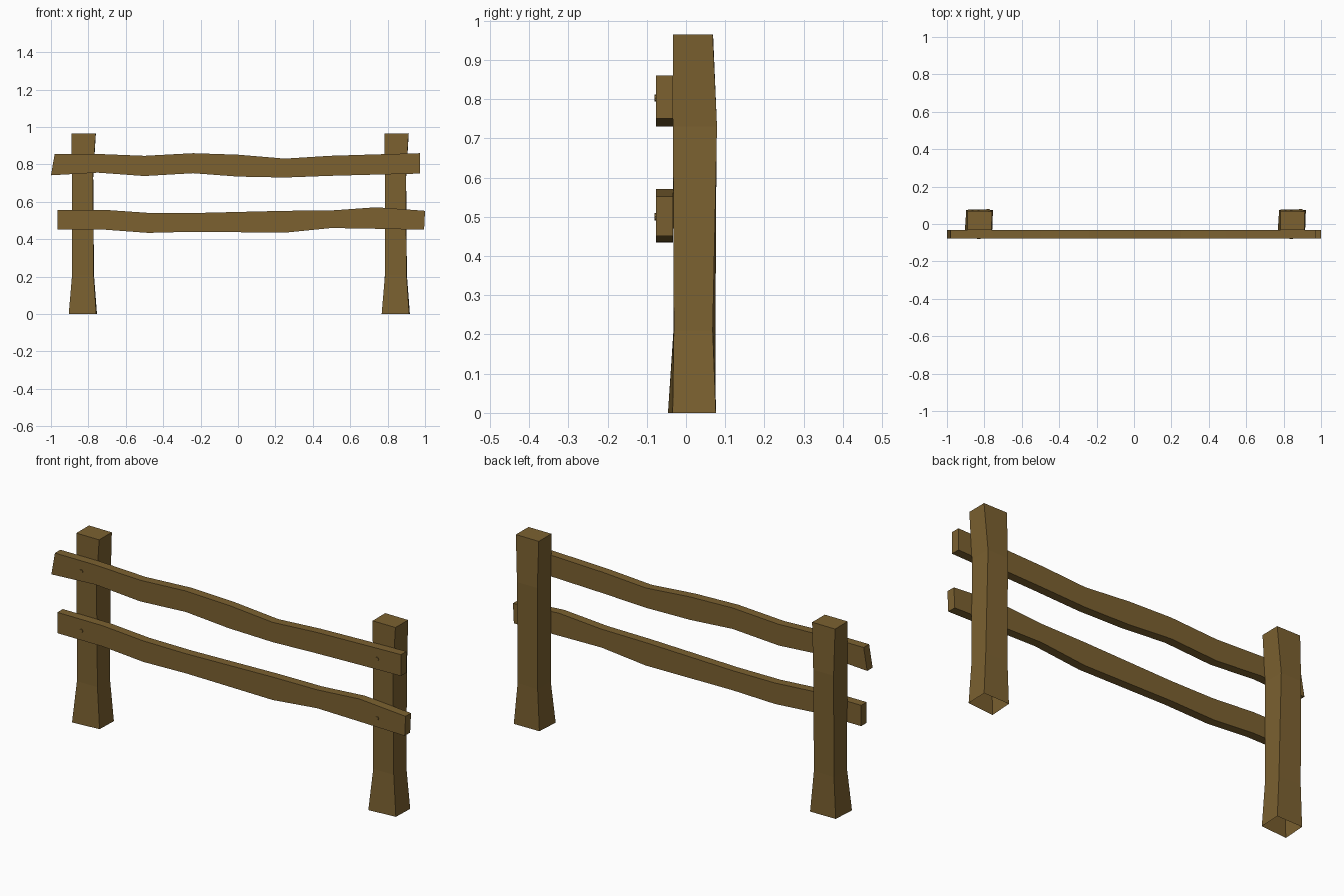
import bpy, bmesh, math
from mathutils import Matrix

if "Cube" in bpy.data.objects:
    bpy.data.objects.remove(bpy.data.objects["Cube"])

wood = bpy.data.materials.new("brown_wood")
wood.diffuse_color = (0.2, 0.12, 0.03, 1)
wood.use_nodes = True
wood.node_tree.nodes["Principled BSDF"].inputs["Base Color"].default_value = wood.diffuse_color


def finish(name, bm):
    bmesh.ops.recalc_face_normals(bm, faces=bm.faces)
    me = bpy.data.meshes.new(name)
    bm.to_mesh(me)
    bm.free()
    me.materials.append(wood)
    ob = bpy.data.objects.new(name, me)
    bpy.context.collection.objects.link(ob)
    return ob


def loft(name, rings, cap_start=True):
    """Skin a list of four-cornered rings."""
    bm = bmesh.new()
    loops = [[bm.verts.new(p) for p in r] for r in rings]
    for a, b in zip(loops, loops[1:]):
        for i in range(4):
            j = (i + 1) % 4
            bm.faces.new((a[i], a[j], b[j], b[i]))
    bm.faces.new(loops[-1])
    if cap_start:
        bm.faces.new(loops[0][::-1])
    return finish(name, bm)


# Posts: hewn sections (height, corners front-left, front-right, back-right, back-left)
POST = [
    (0.0, (-.075, -.046), (.072, -.034), (.076, .076), (-.067, .074)),
    (0.21, (-.057, -.032), (.058, -.031), (.060, .068), (-.058, .075)),
    (0.73, (-.058, -.033), (.054, -.033), (.056, .079), (-.058, .078)),
    (0.965, (-.060, -.033), (.069, -.033), (.070, .068), (-.060, .069)),
]
for side, cx in (("left", -0.83), ("right", 0.843)):
    loft(side + "_post", [[(cx + x, y, z) for x, y in c] for z, *c in POST], False)

# Rails: wavy planks given as (x at top, x at bottom, top z, bottom z)
UPPER = [(-.98, -1, .856, .742), (-.75, -.75, .856, .756), (-.5, -.5, .846, .738),
         (-.24, -.24, .860, .753), (0, 0, .852, .735), (.25, .25, .831, .730),
         (.49, .49, .846, .739), (.75, .75, .854, .746), (.974, .974, .860, .751)]
LOWER = [(-.966, -.966, .557, .451), (-.71, -.71, .557, .451), (-.48, -.48, .541, .434),
         (-.24, -.24, .540, .440), (.25, .25, .552, .435), (.5, .5, .554, .460),
         (.74, .74, .571, .456), (1, .995, .552, .451)]
for name, pts in (("upper_rail", UPPER), ("lower_rail", LOWER)):
    loft(name, [[(xb, -.077, b), (xb, -.033, b), (xt, -.033, t), (xt, -.077, t)]
                for xt, xb, t, b in pts])

# Nail heads where rails meet posts
for x in (-0.83, 0.84):
    for z in (0.5, 0.803):
        bm = bmesh.new()
        bmesh.ops.create_cone(bm, cap_ends=True, segments=8, radius1=.009, radius2=.009, depth=.008,
                              matrix=Matrix.Translation((x, -.0765, z)) @ Matrix.Rotation(math.pi / 2, 4, 'X'))
        finish("nail", bm)
